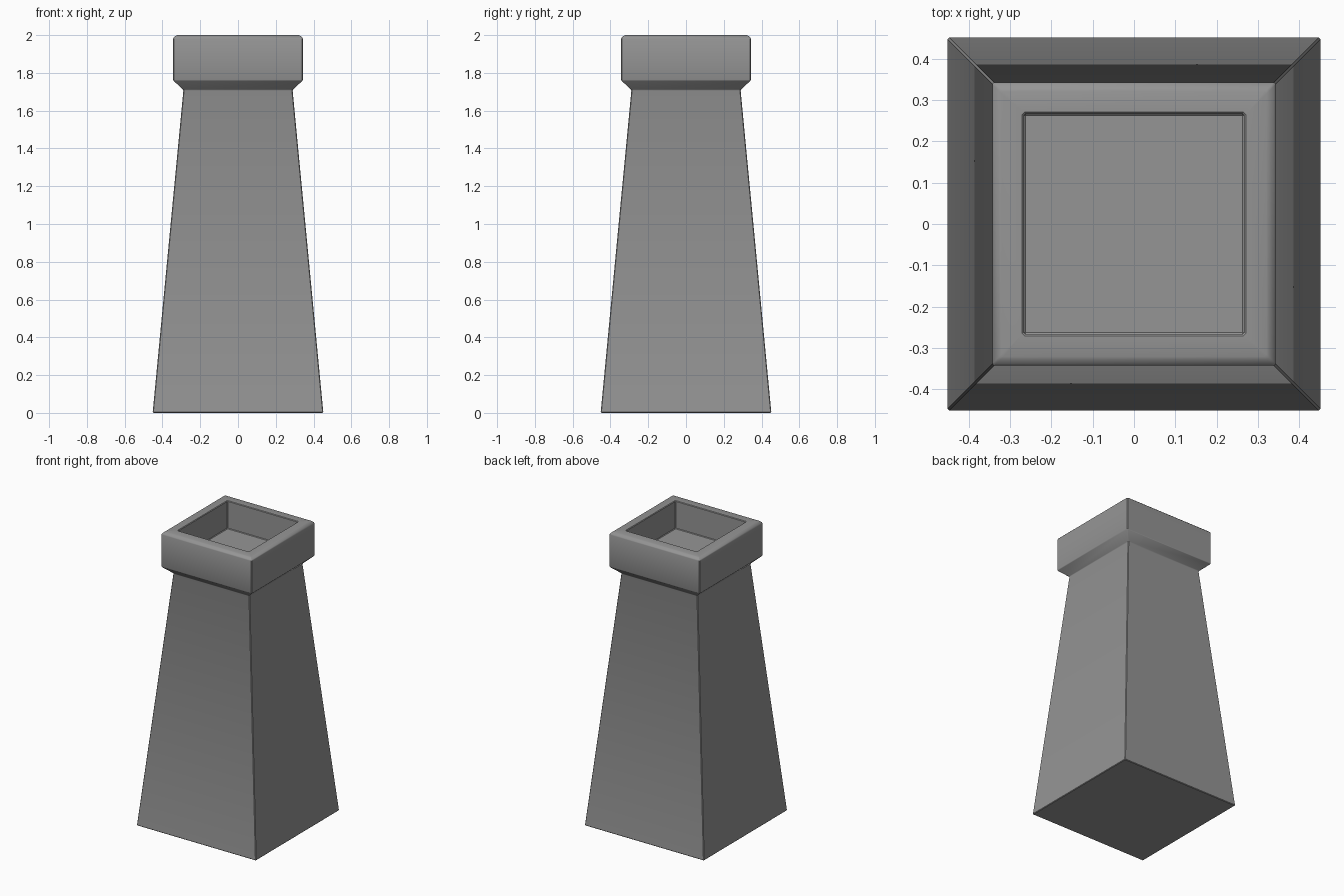
import bpy, bmesh
from math import radians

if "Cube" in bpy.data.objects:
    bpy.data.objects.remove(bpy.data.objects["Cube"])


def square_loft(name, profile, bevel, smooth_angle):
    """Stack square rings (half width, height), skin and cap them, soften edges."""
    bm = bmesh.new()
    rings = [[bm.verts.new((sx * h, sy * h, z))
              for sx, sy in ((-1, -1), (1, -1), (1, 1), (-1, 1))]
             for h, z in profile]
    bm.faces.new(rings[0][::-1])
    for low, high in zip(rings, rings[1:]):
        for i in range(4):
            j = (i + 1) % 4
            bm.faces.new((low[i], low[j], high[j], high[i]))
    bm.faces.new(rings[-1])
    bmesh.ops.recalc_face_normals(bm, faces=bm.faces[:])
    bmesh.ops.bevel(bm, geom=bm.edges[:], offset=bevel, segments=1,
                    affect='EDGES', profile=0.5, clamp_overlap=True)
    mesh = bpy.data.meshes.new(name)
    bm.to_mesh(mesh)
    bm.free()
    obj = bpy.data.objects.new(name, mesh)
    bpy.context.collection.objects.link(obj)
    bpy.context.view_layer.objects.active = obj
    obj.select_set(True)
    bpy.ops.object.shade_smooth_by_angle(angle=radians(smooth_angle))
    obj.select_set(False)
    return obj


# Tapered shaft, flared collar, chamfered rim and sunken tray in one closed skin
pedestal = square_loft("pedestal", [
    (0.452, 0.00), (0.289, 1.71),                 # shaft
    (0.343, 1.76), (0.343, 1.985), (0.325, 2.00),  # collar
    (0.267, 2.00), (0.267, 1.81),                 # rim, tray wall and floor
], 0.004, 30)

# Dark stone
stone = bpy.data.materials.new("dark_stone")
stone.diffuse_color = (0.3, 0.3, 0.3, 1)
stone.use_nodes = True
stone.node_tree.nodes["Principled BSDF"].inputs["Base Color"].default_value = stone.diffuse_color
pedestal.data.materials.append(stone)
